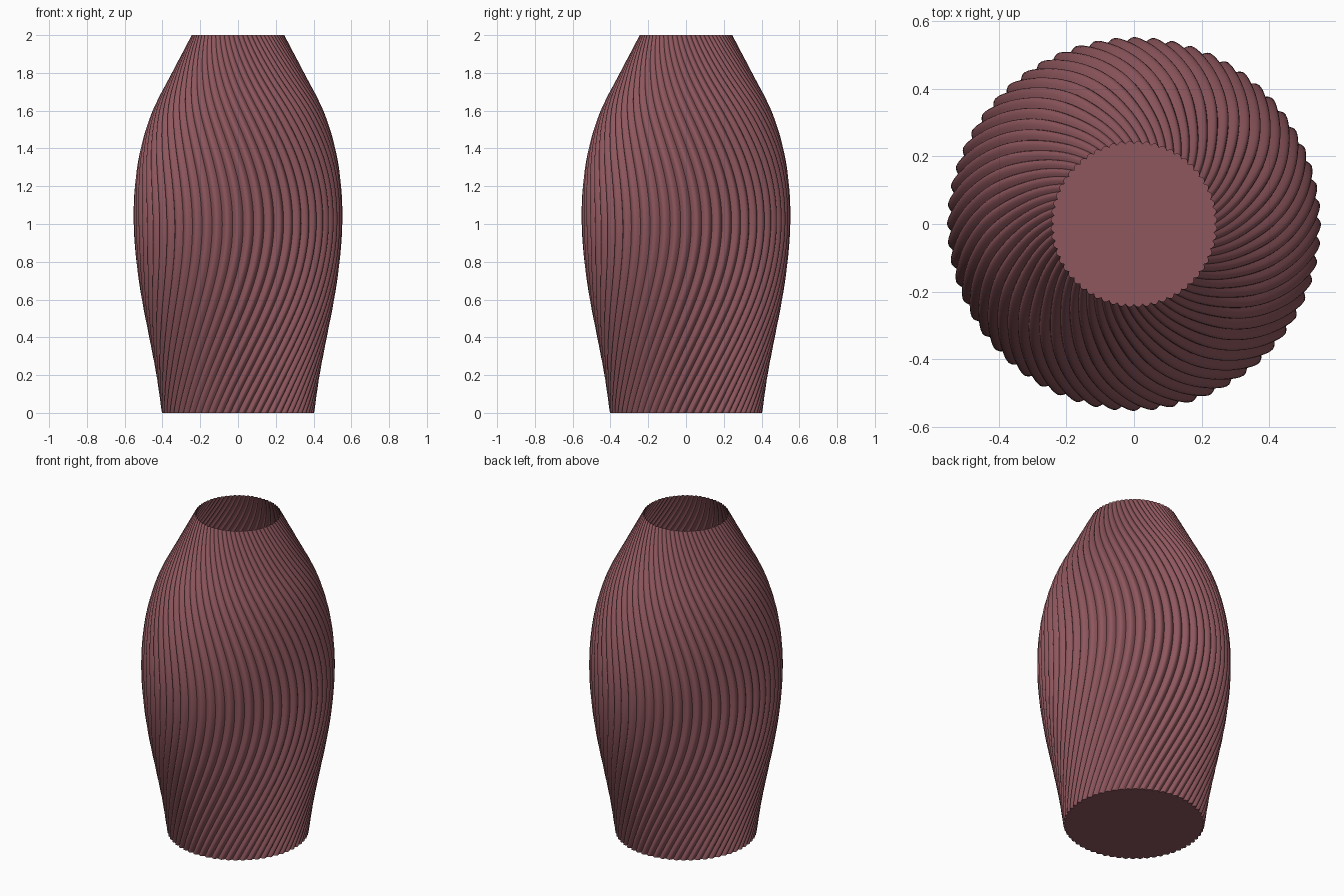
import bpy, bmesh, math

if "Cube" in bpy.data.objects:
    bpy.data.objects.remove(bpy.data.objects["Cube"])

RIBS, STEPS, RINGS = 60, 8, 64
TWIST = math.radians(45)
# outer radius at evenly spaced heights 0, 0.2 ... 2.0
PROFILE = [0.403, 0.432, 0.470, 0.509, 0.538, 0.552, 0.546, 0.515, 0.452, 0.350, 0.245]


def radius(t):
    """Smooth (Catmull-Rom) radius for t in 0..1"""
    p = [2 * PROFILE[0] - PROFILE[1]] + PROFILE + [2 * PROFILE[-1] - PROFILE[-2]]
    s = t * (len(PROFILE) - 1)
    i = min(int(s), len(PROFILE) - 2)
    u = s - i
    a, b, c, d = p[i:i + 4]
    return 0.5 * (2 * b + (c - a) * u + (2 * a - 5 * b + 4 * c - d) * u ** 2
                  + (3 * b - a - 3 * c + d) * u ** 3)


# Scalloped, swirling vase wall
bm = bmesh.new()
n = RIBS * STEPS
rings = []
for j in range(RINGS + 1):
    t = j / RINGS
    r, swirl = radius(t), TWIST * math.sin(math.pi * t)
    ring = []
    for k in range(n):
        a = 2 * math.pi * k / n + swirl
        lobe = 1 - 0.036 * (1 - math.sin(math.pi * (k % STEPS) / STEPS))
        ring.append(bm.verts.new((r * lobe * math.cos(a), r * lobe * math.sin(a), 2 * t)))
    rings.append(ring)
for lo, hi in zip(rings, rings[1:]):
    for k in range(n):
        m = (k + 1) % n
        bm.faces.new((lo[k], lo[m], hi[m], hi[k]))

# Closed floor, open mouth
bm.faces.new(rings[0][::-1])

mesh = bpy.data.meshes.new("vase")
bm.to_mesh(mesh)
bm.free()
vase = bpy.data.objects.new("vase", mesh)
bpy.context.collection.objects.link(vase)

mat = bpy.data.materials.new("dusty_rose")
mat.diffuse_color = (0.27, 0.095, 0.11, 1)
mat.use_nodes = True
mat.node_tree.nodes["Principled BSDF"].inputs["Base Color"].default_value = mat.diffuse_color
mesh.materials.append(mat)

bpy.context.view_layer.objects.active = vase
vase.select_set(True)
bpy.ops.object.shade_smooth_by_angle(angle=math.radians(30))
